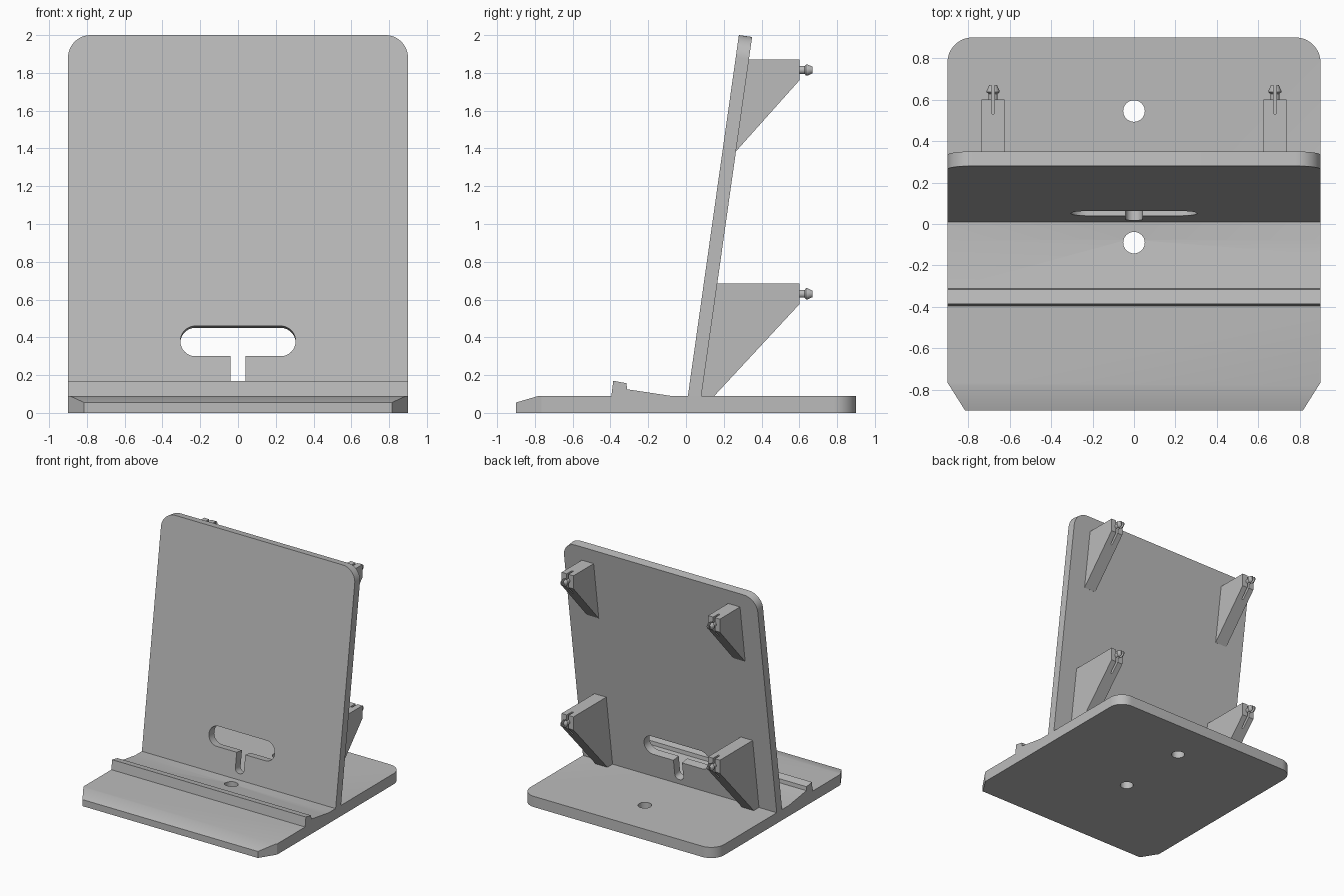
import bpy, bmesh, math
from mathutils import Vector

if "Cube" in bpy.data.objects:
    bpy.data.objects.remove(bpy.data.objects["Cube"], do_unlink=True)

grey = bpy.data.materials.new("plain grey")
grey.use_nodes = True
grey.diffuse_color = (0.5, 0.5, 0.5, 1)
grey.node_tree.nodes["Principled BSDF"].inputs["Base Color"].default_value = (0.5, 0.5, 0.5, 1)

X, Y, Z = Vector((1, 0, 0)), Vector((0, 1, 0)), Vector((0, 0, 1))


def outline(corners, steps=12):
    """Turn (a, b, radius) corners into points, filleting those with a radius."""
    pts = []
    for i, (a, b, r) in enumerate(corners):
        p = Vector((a, b))
        if not r:
            pts.append(p)
            continue
        d1 = (Vector(corners[i - 1][:2]) - p).normalized()
        d2 = (Vector(corners[(i + 1) % len(corners)][:2]) - p).normalized()
        half = d1.angle(d2) / 2
        centre = p + (d1 + d2).normalized() * r / math.sin(half)
        start = p + d1 * r / math.tan(half) - centre
        end = p + d2 * r / math.tan(half) - centre
        sweep = math.pi - 2 * half
        for k in range(steps + 1):
            t = k / steps
            pts.append(centre + (start * math.sin((1 - t) * sweep)
                                 + end * math.sin(t * sweep)) / math.sin(sweep))
    return pts


def make(name, bm):
    bmesh.ops.recalc_face_normals(bm, faces=bm.faces)
    mesh = bpy.data.meshes.new(name)
    bm.to_mesh(mesh)
    bm.free()
    mesh.materials.append(grey)
    ob = bpy.data.objects.new(name, mesh)
    bpy.context.collection.objects.link(ob)
    return ob


def prism(name, corners, origin, u, v, depth):
    """Extrude an outline drawn on axes u and v along the depth vector."""
    bm = bmesh.new()
    face = bm.faces.new([bm.verts.new(origin + u * p.x + v * p.y) for p in outline(corners)])
    new = bmesh.ops.extrude_face_region(bm, geom=[face])["geom"]
    bmesh.ops.translate(bm, vec=depth, verts=[e for e in new if isinstance(e, bmesh.types.BMVert)])
    return make(name, bm)


def lathe(name, profile, centre, axis, side, sides=24):
    """Solid of revolution from (radius, distance along axis) pairs."""
    bm = bmesh.new()
    other = axis.cross(side)
    rings = []
    for r, h in profile:
        angles = [2 * math.pi * k / sides for k in range(sides)]
        rings.append([bm.verts.new(centre + axis * h + (side * math.cos(a) + other * math.sin(a)) * r)
                      for a in angles])
    for low, high in zip(rings, rings[1:]):
        for k in range(sides):
            n = (k + 1) % sides
            bm.faces.new((low[k], low[n], high[n], high[k]))
    bm.faces.new(rings[0])
    bm.faces.new(rings[-1])
    return make(name, bm)


def carve(ob, cutter, operation="DIFFERENCE"):
    mod = ob.modifiers.new("carve", "BOOLEAN")
    mod.operation, mod.solver, mod.object = operation, "EXACT", cutter
    bpy.context.view_layer.objects.active = ob
    bpy.ops.object.modifier_apply(modifier=mod.name)
    bpy.data.objects.remove(cutter, do_unlink=True)


def smooth(ob):
    bpy.ops.object.select_all(action="DESELECT")
    ob.select_set(True)
    bpy.context.view_layer.objects.active = ob
    bpy.ops.object.shade_smooth_by_angle(angle=math.radians(30))


# Base with tapered front edge and raised lip, trimmed to its plan shape
base = prism("base", [(-0.9, 0, 0), (0.9, 0, 0), (0.9, 0.09, 0), (-0.08, 0.09, 0),
                      (-0.312, 0.125, 0), (-0.315, 0.157, 0), (-0.385, 0.17, 0),
                      (-0.395, 0.09, 0), (-0.78, 0.09, 0), (-0.9, 0.055, 0)],
             X * -0.9, Y, Z, X * 1.8)
plan = prism("plan_cutter", [(-0.815, -0.9, 0), (0.815, -0.9, 0), (0.9, -0.765, 0),
                             (0.9, 0.9, 0.12), (-0.9, 0.9, 0.12), (-0.9, -0.765, 0)],
             Z * -0.1, X, Y, Z * 0.5)
carve(base, plan, "INTERSECT")
for y in (0.545, -0.09):
    carve(base, lathe("hole_cutter", [(0.052, -0.2), (0.052, 0.4)], Y * y, Z, X, 40))
smooth(base)

# Leaning back plate, with a keyhole-like cable slot
foot = Vector((0, 0.01, 0.09))
up = Vector((0, 0.27, 1.91)).normalized()
back = X.cross(up) * -1
plate = prism("back_plate", [(-0.9, -0.04, 0), (0.9, -0.04, 0), (0.9, 1.929, 0.12),
                             (-0.9, 1.929, 0.12)], foot, X, up, back * 0.0707)
slot = [(-0.04, 0.05, 0.038), (0.04, 0.05, 0.038), (0.04, 0.212, 0),
        (0.305, 0.212, 0.08), (0.305, 0.374, 0.08),
        (-0.305, 0.374, 0.08), (-0.305, 0.212, 0.08), (-0.04, 0.212, 0)]
carve(plate, prism("slot_cutter", slot, foot - back * 0.1, X, up, back * 0.3))
smooth(plate)

# Four triangular brackets, each with a split snap pin
slit = [(-0.008, 0.53, 0.0075), (0.008, 0.53, 0.0075), (0.008, 0.75, 0), (-0.008, 0.75, 0)]
brackets = {
    "lower": (0.685, [(0.12, 0.685, 0), (0.6, 0.685, 0), (0.6, 0.575, 0),
                      (0.15, 0.09, 0), (0.145, 0.07, 0), (0.04, 0.07, 0)]),
    "upper": (1.87, [(0.29, 1.87, 0), (0.6, 1.87, 0), (0.6, 1.76, 0),
                     (0.265, 1.385, 0), (0.23, 1.385, 0)]),
}
pin_profile = [(0.022, -0.03), (0.022, 0.028), (0.031, 0.036), (0.031, 0.043), (0.019, 0.07)]
for level, (top, shape) in brackets.items():
    for side, x in (("left", 0.68), ("right", -0.68)):
        bracket = prism(f"{level}_{side}_bracket", shape, X * (x - 0.055), Y, Z, X * 0.11)
        pin = lathe(f"{level}_{side}_pin", pin_profile, Vector((x, 0.6, top - 0.055)), Y, X)
        for ob in (bracket, pin):
            carve(ob, prism("slit_cutter", slit, Vector((x, 0, top - 0.3)), X, Y, Z * 0.5))
        smooth(pin)
